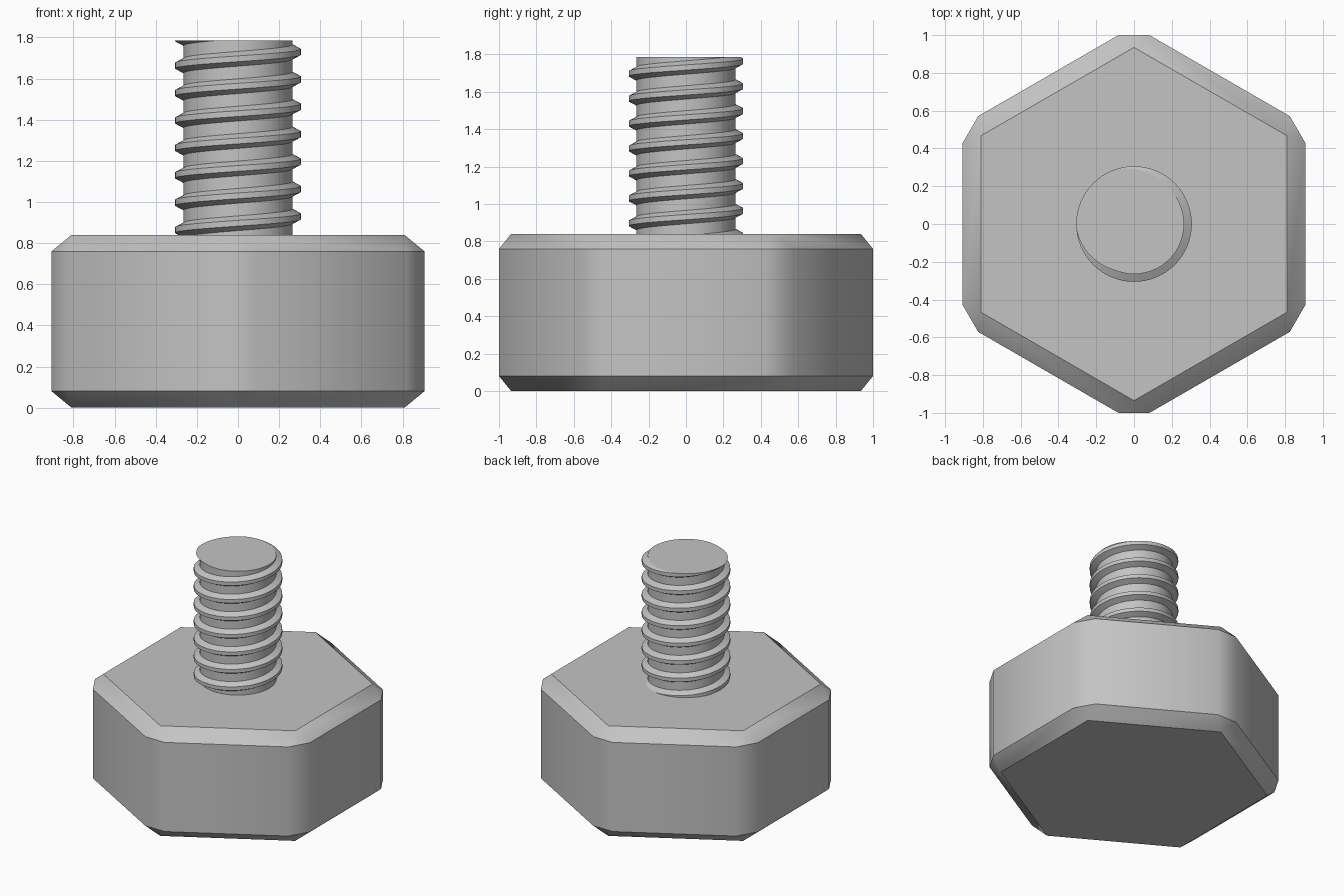
import bpy, bmesh, math
from mathutils import Vector

if "Cube" in bpy.data.objects:
    bpy.data.objects.remove(bpy.data.objects["Cube"])

steel = bpy.data.materials.new("plain_grey_steel")
steel.diffuse_color = (0.55, 0.55, 0.55, 1)
steel.use_nodes = True
steel.node_tree.nodes["Principled BSDF"].inputs["Base Color"].default_value = steel.diffuse_color

HEAD_TOP, SHANK_TOP = 0.84, 1.785
CORE_R, CREST_R, PITCH = 0.265, 0.306, 0.1333


def finish(bm, name, angle):
    bmesh.ops.recalc_face_normals(bm, faces=bm.faces)
    mesh = bpy.data.meshes.new(name)
    bm.to_mesh(mesh)
    bm.free()
    obj = bpy.data.objects.new(name, mesh)
    bpy.context.collection.objects.link(obj)
    mesh.materials.append(steel)
    bpy.ops.object.select_all(action='DESELECT')
    obj.select_set(True)
    bpy.context.view_layer.objects.active = obj
    bpy.ops.object.shade_smooth_by_angle(angle=math.radians(angle))
    return obj


def polar(r, a, z):
    return Vector((r * math.cos(a), r * math.sin(a), z))


# Hexagonal head: sharp hexagon ends, clipped-corner walls between chamfers
bm = bmesh.new()
half_corner = math.atan2(0.0819, 1.0)
corner_r = math.hypot(0.0819, 1.0)
angles = [math.radians(30 + 60 * i) for i in range(6)]


def hexagon(z):
    return [bm.verts.new(polar(0.935, a, z)) for a in angles]


def clipped(z):
    return [bm.verts.new(polar(corner_r, a + s * half_corner, z))
            for a in angles for s in (-1, 1)]


bottom, low, high, top = hexagon(0), clipped(0.08), clipped(0.76), hexagon(HEAD_TOP)
bm.faces.new(bottom)
bm.faces.new(top)
for i in range(12):
    j = (i + 1) % 12
    bm.faces.new((low[i], low[j], high[j], high[i]))
for ends, ring in ((bottom, low), (top, high)):
    for i in range(6):
        j = (i + 1) % 6
        bm.faces.new((ends[i], ring[2 * i], ring[2 * i + 1]))
        bm.faces.new((ends[i], ring[2 * i + 1], ring[2 * j], ends[j]))
finish(bm, "hex_head", 35)

# Cylindrical shank core
bm = bmesh.new()
bmesh.ops.create_cone(bm, cap_ends=True, segments=64, radius1=CORE_R, radius2=CORE_R,
                      depth=SHANK_TOP - 0.8)
bmesh.ops.translate(bm, verts=bm.verts, vec=(0, 0, (SHANK_TOP + 0.8) / 2))
finish(bm, "shank_core", 30)

# Helical thread ridge, swept past both ends and trimmed flat at the top
bm = bmesh.new()
section = [(CORE_R - 0.002, -0.037), (CREST_R, -0.014),
           (CREST_R, 0.014), (CORE_R - 0.002, 0.037)]
STEPS = 64
rings = []
for k in range(int(-1.2 * STEPS), 7 * STEPS + 1):
    t = k / STEPS
    rings.append([bm.verts.new(polar(r, math.tau * t, 0.93 + PITCH * t + dz))
                  for r, dz in section])
for a, b in zip(rings, rings[1:]):
    for i in range(4):
        j = (i + 1) % 4
        bm.faces.new((a[i], a[j], b[j], b[i]))
bm.faces.new(rings[0])
bm.faces.new(rings[-1])
bmesh.ops.recalc_face_normals(bm, faces=bm.faces)
cut = bmesh.ops.bisect_plane(bm, geom=bm.verts[:] + bm.edges[:] + bm.faces[:],
                             plane_co=(0, 0, SHANK_TOP), plane_no=(0, 0, 1),
                             clear_outer=True)
rim = [e for e in cut["geom_cut"] if isinstance(e, bmesh.types.BMEdge)]
bmesh.ops.triangle_fill(bm, use_beauty=True, edges=rim, normal=(0, 0, 1))
finish(bm, "screw_thread", 25)
